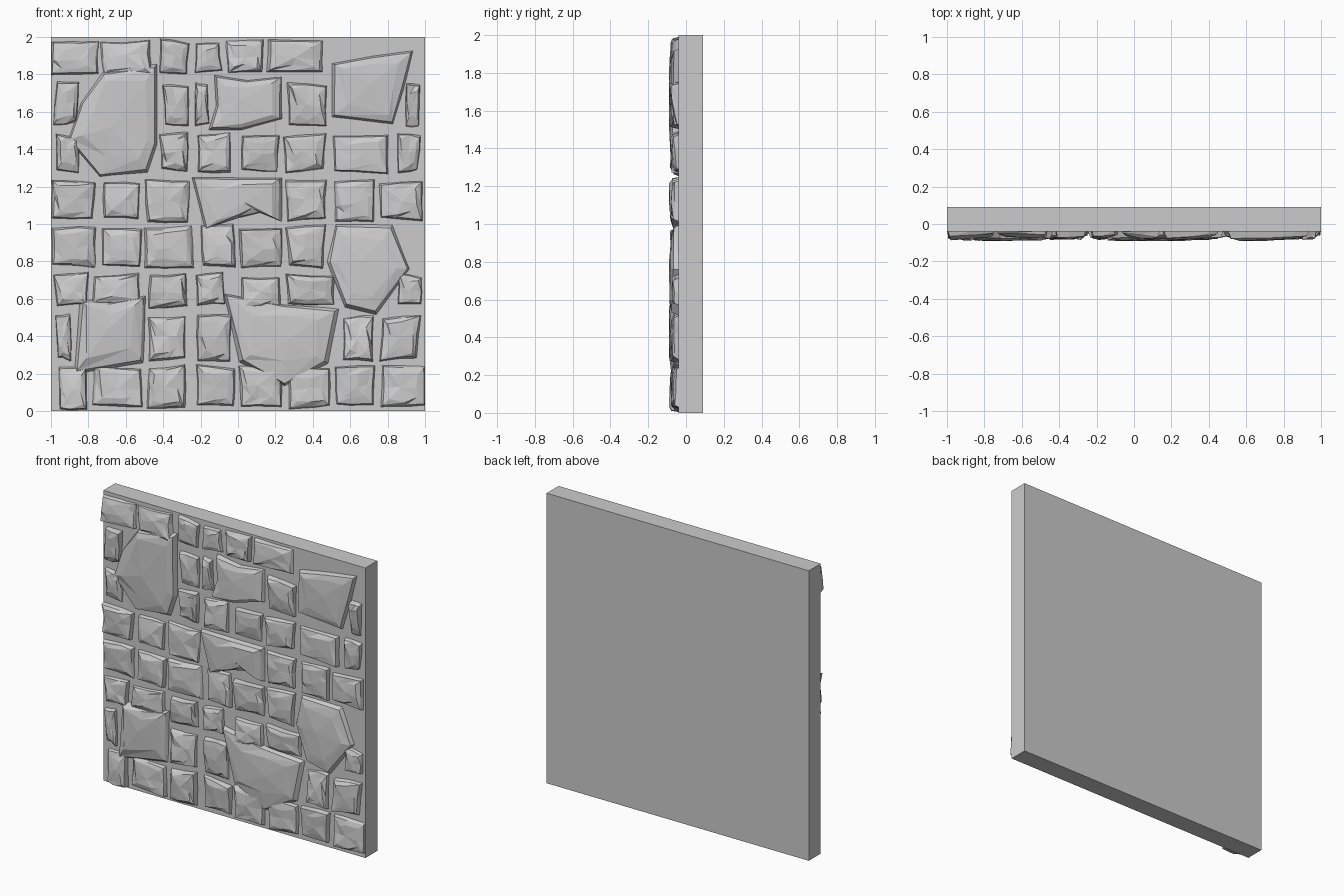
import bpy, bmesh, random
from mathutils import Vector

if "Cube" in bpy.data.objects:
    bpy.data.objects.remove(bpy.data.objects["Cube"])

random.seed(7)
FACE = -0.04      # front plane of the mortar slab
FRONT = -0.09     # furthest point of the stones


def clamp(v, lo, hi):
    return max(lo, min(hi, v))


def finish(bm, name):
    bmesh.ops.recalc_face_normals(bm, faces=bm.faces)
    mesh = bpy.data.meshes.new(name)
    bm.to_mesh(mesh)
    bm.free()
    obj = bpy.data.objects.new(name, mesh)
    bpy.context.collection.objects.link(obj)
    return obj


def add_stone(bm, outline, rough, depth):
    """Faceted stone: steep rim, sloping shoulder and a chipped crown."""
    pts = [Vector(p) for p in outline]
    centre = sum(pts, Vector((0, 0))) / len(pts)
    size = min((p - centre).length for p in pts)
    tilt = Vector((random.uniform(-1, 1), random.uniform(-1, 1))) * 0.008 / size
    rings = []
    # inset distance and share of the depth for each ring
    for inset, share in ((0, -0.2), (0.1, 0.62), (0.38, 0.9)):
        ring = []
        for p in pts:
            k = 1 - inset * random.uniform(0.6, 1.4) * min(1, 0.17 / size)
            q = centre + (p - centre) * k
            y = FACE - depth * share
            if inset:
                y += tilt.dot(q - centre) + random.uniform(-rough, rough)
                y = clamp(y, FRONT, FACE - 0.008)
            ring.append(bm.verts.new((clamp(q.x, -1, 1), y, clamp(q.y, 0, 2))))
        rings.append(ring)
    n = len(pts)
    for a, b in zip(rings, rings[1:]):
        for i in range(n):
            j = (i + 1) % n
            bm.faces.new((a[i], a[j], b[j]))
            bm.faces.new((a[i], b[j], b[i]))
    off = Vector((random.uniform(-1, 1), random.uniform(-1, 1))) * size * 0.15
    tip = bm.verts.new((centre.x + off.x, max(FRONT, FACE - depth), centre.y + off.y))
    for i in range(n):
        bm.faces.new((rings[-1][i], rings[-1][(i + 1) % n], tip))


def block(x0, x1, z0, z1):
    """Irregular four-sided outline with broken edges."""
    def j(s):
        return random.uniform(-s, s)
    c = [Vector((x + j(0.012), z + j(0.015)))
         for x, z in ((x0, z0), (x1, z0), (x1, z1), (x0, z1))]
    out = []
    for a, b in zip(c, c[1:] + c[:1]):
        out += [a, a.lerp(b, random.uniform(0.35, 0.65)) + Vector((j(0.006), j(0.006)))]
    return out


# mortar slab
bm = bmesh.new()
bmesh.ops.create_cube(bm, size=1)
for v in bm.verts:
    v.co = (v.co.x * 2, FACE if v.co.y < 0 else 0.09, v.co.z * 2 + 1)
finish(bm, "mortar_slab")

# small stones: bottom and top of each course, then the left/right ends
courses = [
    (0.02, 0.24, "-.95 -.81 -.78 -.52 -.48 -.27 -.23 -.02 .01 .24 .27 .48 .52 .73 .76 1"),
    (0.27, 0.51, "-.97 -.89 -.48 -.27 -.23 -.03 .55 .73 .76 .97"),
    (0.56, 0.73, "-.98 -.8 -.77 -.52 -.48 -.27 -.23 -.07 .01 .23 .26 .52 .86 .99"),
    (0.77, 0.99, "-1 -.75 -.73 -.52 -.5 -.23 -.19 -.02 .01 .23 .26 .47"),
    (1.02, 1.23, "-1 -.77 -.73 -.52 -.49 -.26 .26 .48 .52 .73 .76 .99"),
    (1.28, 1.48, "-.98 -.86 -.42 -.27 -.22 -.03 .01 .22 .25 .47 .51 .81 .86 .97"),
    (1.53, 1.75, "-.98 -.86 -.4 -.27 -.22 -.16 .27 .48 .9 .97"),
    (1.81, 1.98, "-1 -.75 -.73 -.46 -.42 -.27 -.22 -.09 -.06 .13 .16 .46"),
]
for n, (z0, z1, spans) in enumerate(courses):
    xs = [float(s) for s in spans.split()]
    bm = bmesh.new()
    for x0, x1 in zip(xs[::2], xs[1::2]):
        add_stone(bm, block(x0, x1, z0, z1), 0.006, random.uniform(0.032, 0.044))
    finish(bm, f"stone_course_{n + 1}")

# large boulders that break the courses
boulders = [
    [(-.74, 1.25), (-.48, 1.27), (-.43, 1.42), (-.43, 1.86), (-.72, 1.82), (-.84, 1.65), (-.91, 1.45)],
    [(-.16, 1.5), (.02, 1.5), (.24, 1.56), (.24, 1.79), (.05, 1.77), (-.13, 1.8), (-.12, 1.63)],
    [(.5, 1.57), (.83, 1.53), (.89, 1.72), (.94, 1.93), (.72, 1.9), (.5, 1.86)],
    [(-.18, .97), (0, 1.03), (.12, 1.06), (.24, 1.01), (.24, 1.25), (0, 1.25), (-.25, 1.25)],
    [(.57, .55), (.74, .51), (.92, .76), (.83, 1), (.52, 1), (.47, .8)],
    [(-.88, .19), (-.5, .25), (-.49, .62), (-.68, .59), (-.85, .6)],
    [(.0, .26), (.25, .13), (.49, .25), (.55, .55), (.25, .57), (-.08, .63)],
]
bm = bmesh.new()
for outline in boulders:
    add_stone(bm, outline, 0.004, 0.05)
finish(bm, "boulders")
